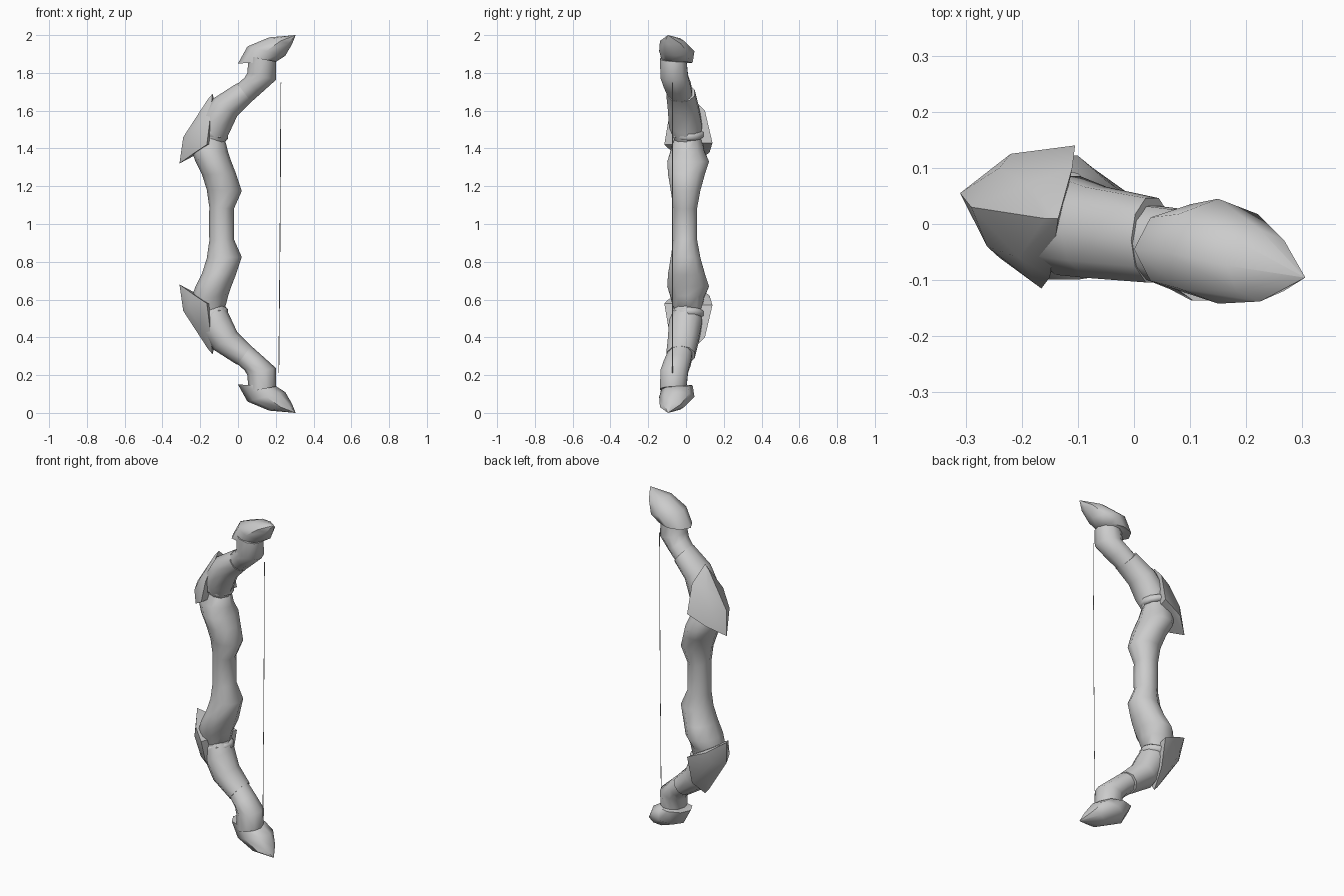
import bpy, bmesh, math
from mathutils import Vector

if "Cube" in bpy.data.objects:
    bpy.data.objects.remove(bpy.data.objects["Cube"])

grey = bpy.data.materials.new("plain_grey")
grey.use_nodes = True
grey.diffuse_color = (0.6, 0.6, 0.6, 1)
grey.node_tree.nodes["Principled BSDF"].inputs["Base Color"].default_value = (0.6, 0.6, 0.6, 1)


def finish(bm, name, angle=40):
    bmesh.ops.recalc_face_normals(bm, faces=bm.faces)
    mesh = bpy.data.meshes.new(name)
    bm.to_mesh(mesh)
    bm.free()
    mesh.materials.append(grey)
    ob = bpy.data.objects.new(name, mesh)
    bpy.context.collection.objects.link(ob)
    bpy.ops.object.select_all(action='DESELECT')
    ob.select_set(True)
    bpy.context.view_layer.objects.active = ob
    bpy.ops.object.shade_smooth_by_angle(angle=math.radians(angle))


def flip(s):
    """Mirror a section about the middle height."""
    lx, lz, rx, rz, y0, y1 = s
    return (lx, 2 - lz, rx, 2 - rz, y0, y1)


def loft(name, sections, sides=8, angle=40):
    """Skin rings given as left x, z, right x, z, front y, back y."""
    bm = bmesh.new()
    rings = []
    for lx, lz, rx, rz, y0, y1 in sections:
        a, b = Vector((lx, 0, lz)), Vector((rx, 0, rz))
        mid, half = (a + b) / 2, (b - a) / 2
        mid.y = (y0 + y1) / 2
        ring = []
        for i in range(sides):
            t = math.tau * i / sides
            ring.append(bm.verts.new(mid + half * math.cos(t) + Vector((0, (y1 - y0) / 2 * math.sin(t), 0))))
        rings.append(ring)
    for r, q in zip(rings, rings[1:]):
        for i in range(sides):
            j = (i + 1) % sides
            bm.faces.new((r[i], r[j], q[j], q[i]))
    bm.faces.new(rings[0])
    bm.faces.new(rings[-1])
    finish(bm, name, angle)


# Grip, from the middle up
grip = [
    (-.153, 1.0, -.02, 1.0, -.07, .062),
    (-.152, 1.09, -.022, 1.08, -.07, .062),
    (-.165, 1.18, .02, 1.175, -.085, .08),
    (-.19, 1.26, -.012, 1.27, -.1, .105),
    (-.225, 1.33, -.035, 1.33, -.105, .128),
    (-.25, 1.4, -.052, 1.38, -.085, .1),
    (-.23, 1.5, -.07, 1.45, -.06, .085),
]
loft("grip", [flip(s) for s in grip[:0:-1]] + grip, 10, 60)

# Limb parts
lower_limb = [
    (-.22, 1.46, -.075, 1.42, -.06, .07),
    (-.19, 1.57, -.047, 1.48, -.095, .09),
    (-.13, 1.665, -.005, 1.57, -.1, .07),
    (-.005, 1.745, .07, 1.645, -.108, .05),
]
outer_limb = [
    (-.05, 1.7, .035, 1.615, -.085, .04),
    (.035, 1.775, .12, 1.69, -.12, .03),
    (.05, 1.8, .2, 1.762, -.14, .015),
    (.055, 1.89, .2, 1.86, -.14, .005),
]
head = [
    (.0, 1.85, .2, 1.858, -.125, .035),
    (.05, 1.94, .25, 1.89, -.142, .045),
    (.165, 1.988, .285, 1.95, -.138, -.01),
    (.303, 2.0, .305, 1.999, -.096, -.094),
]
band = [
    (-.235, 1.475, -.065, 1.44, -.055, .085),
    (-.24, 1.485, -.053, 1.45, -.075, .102),
    (-.24, 1.505, -.053, 1.475, -.075, .102),
    (-.235, 1.515, -.065, 1.485, -.055, .085),
]

# Shield plate: rim corners, then raised crest corners
shield = [
    (-.31, .055, 1.32), (-.22, .125, 1.38), (-.105, .14, 1.43), (-.11, .1, 1.6),
    (-.135, .01, 1.69), (-.15, -.095, 1.54), (-.165, -.115, 1.42), (-.24, -.06, 1.37),
    (-.29, .03, 1.46), (-.24, .1, 1.45), (-.19, .07, 1.58),
    (-.16, .01, 1.66), (-.205, -.06, 1.54), (-.262, -.04, 1.44),
]

for side in ("upper", "lower"):
    turn = flip if side == "lower" else (lambda s: s)
    for part, secs, n, ang in (("inner_limb", lower_limb, 10, 60), ("outer_limb", outer_limb, 10, 50),
                               ("tip_head", head, 8, 50), ("band", band, 12, 60)):
        loft(side + "_" + part, [turn(s) for s in secs], n, ang)
    bm = bmesh.new()
    for x, y, z in shield:
        bm.verts.new((x, y, 2 - z if side == "lower" else z))
    bmesh.ops.convex_hull(bm, input=bm.verts)
    finish(bm, side + "_shield", 30)

# String
loft("string", [(.214, .21, .218, .21, -.074, -.07),
                (.221, 1.0, .225, 1.0, -.074, -.07),
                (.225, 1.75, .229, 1.75, -.074, -.07)], 4)
